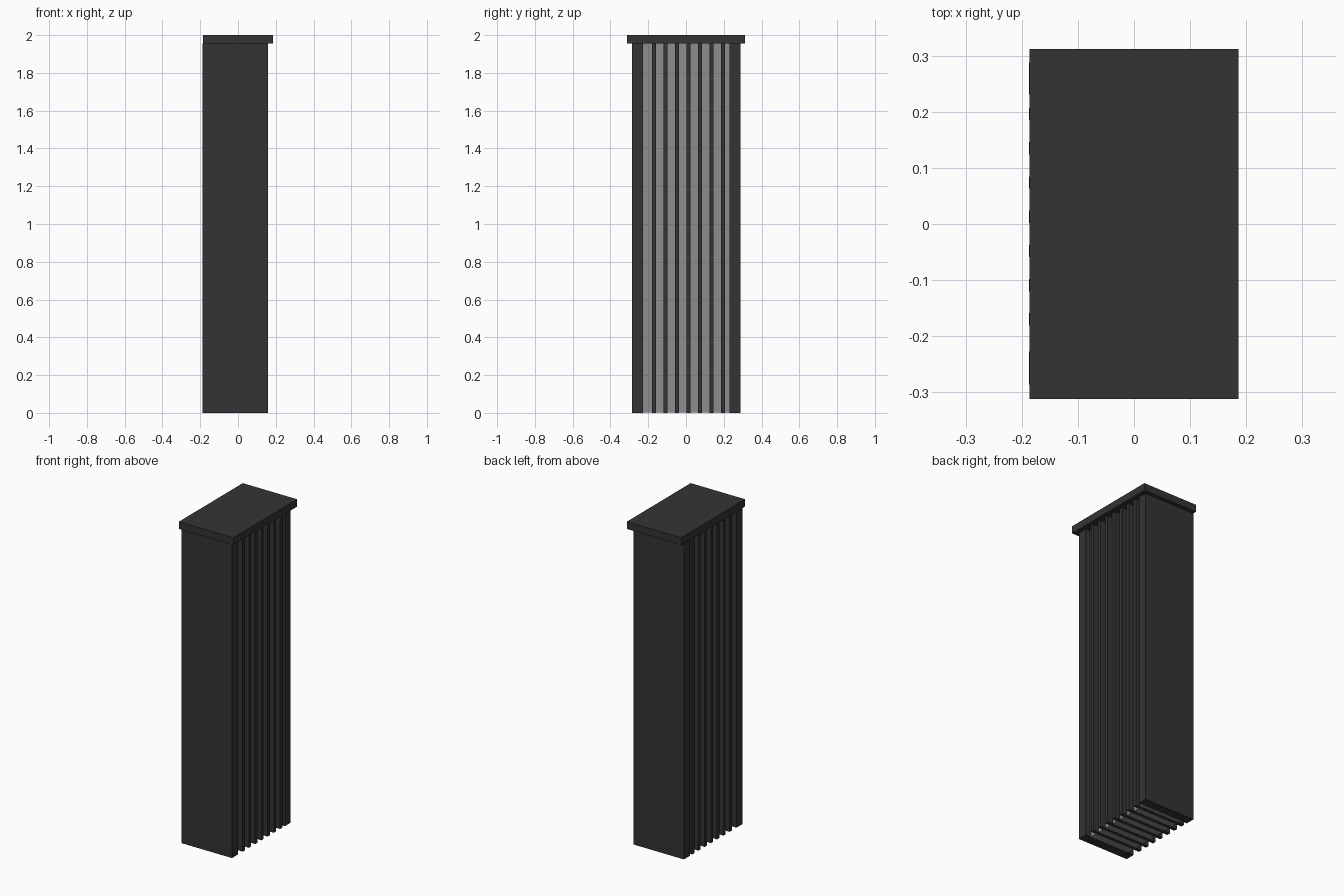
import bpy

if "Cube" in bpy.data.objects:
    bpy.data.objects.remove(bpy.data.objects["Cube"])


def material(name, value):
    m = bpy.data.materials.new(name)
    m.diffuse_color = (value, value, value, 1.0)
    m.use_nodes = True
    m.node_tree.nodes["Principled BSDF"].inputs["Base Color"].default_value = m.diffuse_color
    return m


dark = material("dark charcoal", 0.034)
grey = material("mid grey", 0.27)


def box(name, x, y, z, mat):
    """Axis-aligned box from (min, max) pairs."""
    bpy.ops.mesh.primitive_cube_add(
        size=1, location=[(a + b) / 2 for a, b in (x, y, z)])
    ob = bpy.context.object
    ob.name = name
    ob.scale = [b - a for a, b in (x, y, z)]
    bpy.ops.object.transform_apply(location=False, rotation=False, scale=True)
    ob.data.materials.append(mat)
    return ob


X0, X1 = -0.1875, 0.159      # depth of the body
TOP = 1.955                  # underside of the cap
RECESS = 0.037               # depth of the grooves between slats

# Flat overhanging cap
box("cap", (-0.186, 0.1865), (-0.312, 0.312), (TOP, 2.0), dark)

# Solid end panels
box("front_panel", (X0, X1), (-0.286, -0.227), (0, TOP), dark)
box("back_panel", (X0, X1), (0.231, 0.288), (0, TOP), dark)

# Recessed grey core
box("core", (X0 + RECESS, X1 - RECESS), (-0.23, 0.235), (0.001, TOP), grey)

# Vertical slats running through the core and showing on both sides
for i in range(7):
    y = -0.181 + i * 0.061
    box(f"slat_{i + 1}", (X0, X1), (y, y + 0.022), (0, TOP), dark)
